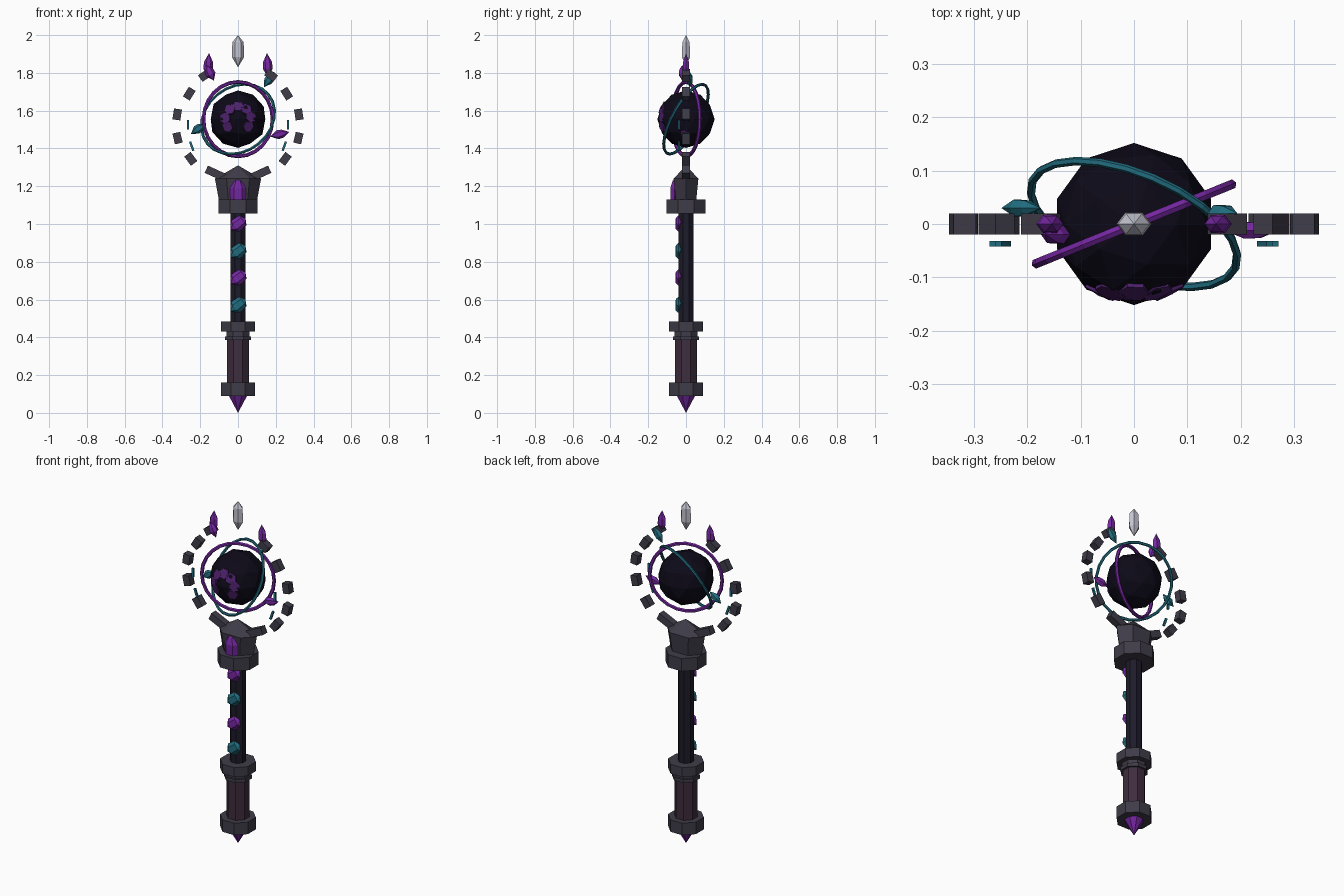
import bpy, bmesh, math
from mathutils import Vector, Matrix

if "Cube" in bpy.data.objects:
    bpy.data.objects.remove(bpy.data.objects["Cube"])

COLORS = {
    "stone": (.05, .045, .065), "purple": (.18, .02, .36), "teal": (.015, .15, .21),
    "void": (.004, .003, .009), "shaft": (.012, .011, .022), "grip": (.05, .026, .048),
    "silver": (.55, .55, .63), "nebula": (.075, .015, .15),
}
MATS = {}
for key, rgb in COLORS.items():
    MATS[key] = bpy.data.materials.new(key)
    MATS[key].diffuse_color = (*rgb, 1)


def finish(name, bm, color, matrix):
    bm.transform(matrix)
    bmesh.ops.recalc_face_normals(bm, faces=bm.faces)
    me = bpy.data.meshes.new(name)
    bm.to_mesh(me)
    bm.free()
    me.materials.append(MATS[color])
    ob = bpy.data.objects.new(name, me)
    bpy.context.collection.objects.link(ob)
    return ob


def placed(loc, tilt=0, scale=(1, 1, 1)):
    # tilt turns the part in the front plane, clockwise from upright
    return (Matrix.Translation(loc) @ Matrix.Rotation(tilt, 4, 'Y')
            @ Matrix.Diagonal((*scale, 1)))


def lathe(name, profile, n, color, matrix=Matrix(), phase=.5):
    bm = bmesh.new()
    rings = []
    for r, z in profile:
        if r == 0:
            rings.append([bm.verts.new((0, 0, z))] * n)
        else:
            rings.append([bm.verts.new((r * math.cos(2 * math.pi * (i + phase) / n),
                                        r * math.sin(2 * math.pi * (i + phase) / n), z))
                          for i in range(n)])
    for a, b in zip(rings, rings[1:]):
        for i in range(n):
            j = (i + 1) % n
            bm.faces.new(list(dict.fromkeys((a[i], a[j], b[j], b[i]))))
    for ring in (rings[0], rings[-1]):
        if ring[0] is not ring[1]:
            bm.faces.new(ring)
    return finish(name, bm, color, matrix)


def crystal(name, loc, length, r, color, tilt=0, flat=.75, n=6, shoulder=.2):
    h = length / 2
    prof = [(0, -h), (r, -h * shoulder), (r * .9, h * shoulder * 1.6), (0, h)]
    lathe(name, prof, n, color, placed(loc, math.radians(tilt), (1, flat, 1)), 0)


def block(name, loc, size, color, tilt):
    bm = bmesh.new()
    bmesh.ops.create_cube(bm, size=1)
    finish(name, bm, color, placed(loc, tilt, size))


def orbit_ring(name, normal, radius, thick, color):
    bm = bmesh.new()
    n, m = 24, 6
    v = [[bm.verts.new(((radius + thick * math.cos(q * 2 * math.pi / m)) * math.cos(p * 2 * math.pi / n),
                        (radius + thick * math.cos(q * 2 * math.pi / m)) * math.sin(p * 2 * math.pi / n),
                        thick * math.sin(q * 2 * math.pi / m))) for q in range(m)] for p in range(n)]
    for p in range(n):
        for q in range(m):
            a, b = (p + 1) % n, (q + 1) % m
            bm.faces.new((v[p][q], v[a][q], v[a][b], v[p][b]))
    rot = Vector(normal).to_track_quat('Z', 'Y').to_matrix().to_4x4()
    finish(name, bm, color, Matrix.Translation((0, 0, 1.555)) @ rot)


# handle
lathe("pommel_spike", [(0, 0), (.052, .09), (.052, .1)], 8, "purple")
lathe("pommel_collar", [(.097, .09), (.097, .16)], 8, "stone")
lathe("grip", [(.062, .15), (.062, .39)], 8, "grip")
lathe("grip_band", [(.075, .385), (.075, .405)], 8, "stone")
lathe("guard_neck", [(.066, .4), (.066, .435)], 8, "stone")
lathe("guard_collar", [(.097, .43), (.097, .485)], 8, "stone")
lathe("shaft", [(.044, .47), (.044, 1.08)], 8, "shaft")
for i, z in enumerate((.57, .855, .715, 1.0)):
    crystal(f"shaft_gem_{i}", (0, -.04, z), .1, .036, "teal" if i < 2 else "purple",
            52, .5, 6, .4)

# head
lathe("head_collar", [(.112, 1.055), (.112, 1.13)], 8, "stone")
lathe("head_block", [(.1, 1.12), (.122, 1.24), (0, 1.31)], 6, "stone",
      placed((0, 0, 0), 0, (1, .62, 1)), 0)
lathe("head_gem", [(.04, 1.125), (.044, 1.19), (.022, 1.228), (0, 1.238)], 6, "purple",
      placed((0, -.06, 0), 0, (1, .6, 1)), 0)

# broken halo of blocks, with thin rune slivers in front
HALO = [(.12, 1.268, .105), (.25, 1.345, .06), (.32, 1.455, .058),
        (.322, 1.58, .058), (.258, 1.69, .06), (.175, 1.787, .06)]
for s in (-1, 1):
    side = "left" if s < 0 else "right"
    for i, (x, z, length) in enumerate(HALO):
        tilt = -s * math.atan2(z - 1.53, x)
        block(f"halo_block_{side}_{i}", (s * x, 0, z), (.042, .04, length), "stone", tilt)
    block(f"rune_upper_{side}", (s * .265, -.037, 1.525), (.012, .01, .052), "teal", 0)
    block(f"rune_lower_{side}", (s * .245, -.037, 1.412), (.012, .01, .052), "teal",
          s * math.radians(20))
    crystal(f"crown_crystal_{side}", (s * .157, 0, 1.837), .136, .026, "purple", s * -3)
crystal("crown_crystal_centre", (0, 0, 1.915), .17, .033, "silver", 0, .75, 6, .35)

# orb with a broken patch of nebula shards on the front
bm = bmesh.new()
bmesh.ops.create_icosphere(bm, subdivisions=2, radius=.152)
finish("orb", bm, "void", Matrix.Translation((0, 0, 1.555)))
for i, deg in enumerate((-35, 10, 50, 90, 130, 175, 215)):
    a = math.radians(deg)
    x, z = .066 * math.cos(a), .066 * math.sin(a)
    lathe(f"nebula_shard_{i}", [(.032, -.01), (.03, .004)], 6, "nebula",
          Matrix.Translation((0, 0, 1.555))
          @ Vector((x, -.125, z)).to_track_quat('Z', 'Y').to_matrix().to_4x4()
          @ Matrix.Translation((0, 0, .144)), i * .3)

# orbit rings and the gems riding on them
orbit_ring("orbit_ring_purple", (-.375, .927, 0), .197, .01, "purple")
orbit_ring("orbit_ring_teal", (.35, .82, -.45), .207, .008, "teal")
crystal("orbit_gem_0", (.22, -.012, 1.475), .105, .024, "purple", 77)
crystal("orbit_gem_1", (-.212, .03, 1.503), .09, .024, "teal", 55)
crystal("orbit_gem_2", (.165, .02, 1.765), .1, .024, "teal", 35)
crystal("orbit_gem_3", (-.147, -.02, 1.8), .09, .026, "purple", -25)

for m in bpy.data.materials:
    if m.users and not m.is_grease_pencil:
        m.use_nodes = True
        m.node_tree.nodes["Principled BSDF"].inputs["Base Color"].default_value = m.diffuse_color
